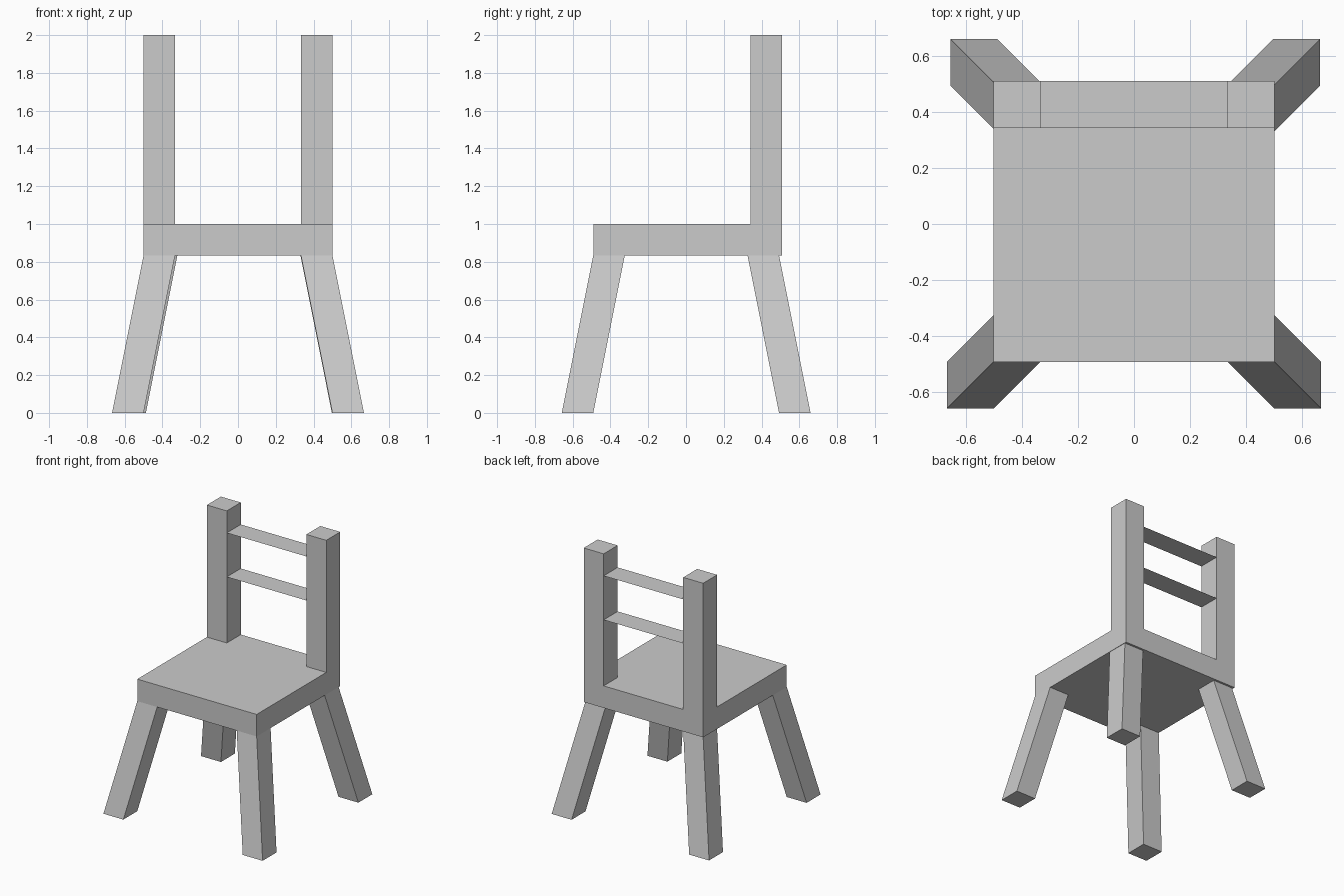
import bpy
import bmesh

if "Cube" in bpy.data.objects:
    bpy.data.objects.remove(bpy.data.objects["Cube"])

T = 1 / 6            # timber thickness
SPLAY = 1 / 6        # outward offset of each foot
SEAT_BOTTOM = 1 - T


def add_object(name, bm):
    bmesh.ops.recalc_face_normals(bm, faces=bm.faces)
    mesh = bpy.data.meshes.new(name)
    bm.to_mesh(mesh)
    bm.free()
    obj = bpy.data.objects.new(name, mesh)
    bpy.context.collection.objects.link(obj)
    return obj


def box(name, low, high, foot_shift=(0, 0)):
    """Box between two corners; foot_shift slides the bottom face sideways."""
    bm = bmesh.new()
    bmesh.ops.create_cube(bm, size=1)
    for v in bm.verts:
        is_bottom = v.co.z < 0
        for i in range(3):
            v.co[i] = low[i] if v.co[i] < 0 else high[i]
        if is_bottom:
            v.co.x += foot_shift[0]
            v.co.y += foot_shift[1]
    return add_object(name, bm)


def slat(name, z):
    """Paper-thin horizontal rung between the posts."""
    bm = bmesh.new()
    corners = [(-1 / 3, 0.342), (1 / 3, 0.342), (1 / 3, 0.509), (-1 / 3, 0.509)]
    bm.faces.new([bm.verts.new((x, y, z)) for x, y in corners])
    return add_object(name, bm)


# Seat slab
box("seat", (-0.5, -0.491, SEAT_BOTTOM), (0.5, 0.509, 1))

# Left and right sides: back post, front leg, back leg
for side, x, back_x in (("left", -0.5, -0.488), ("right", 0.5 - T, 0.5 - T - 0.003)):
    out = -SPLAY if side == "left" else SPLAY
    box(f"back_post_{side}", (x, 0.342, 1), (x + T, 0.509, 2))
    box(f"front_leg_{side}", (x, -0.491, 0), (x + T, -0.491 + T, SEAT_BOTTOM),
        (out, -SPLAY))
    box(f"back_leg_{side}", (back_x, 0.326, 0), (back_x + T, 0.326 + T, SEAT_BOTTOM),
        (out, SPLAY))

# Back slats
slat("lower_slat", 1.5)
slat("upper_slat", 1 + 5 / 6)
